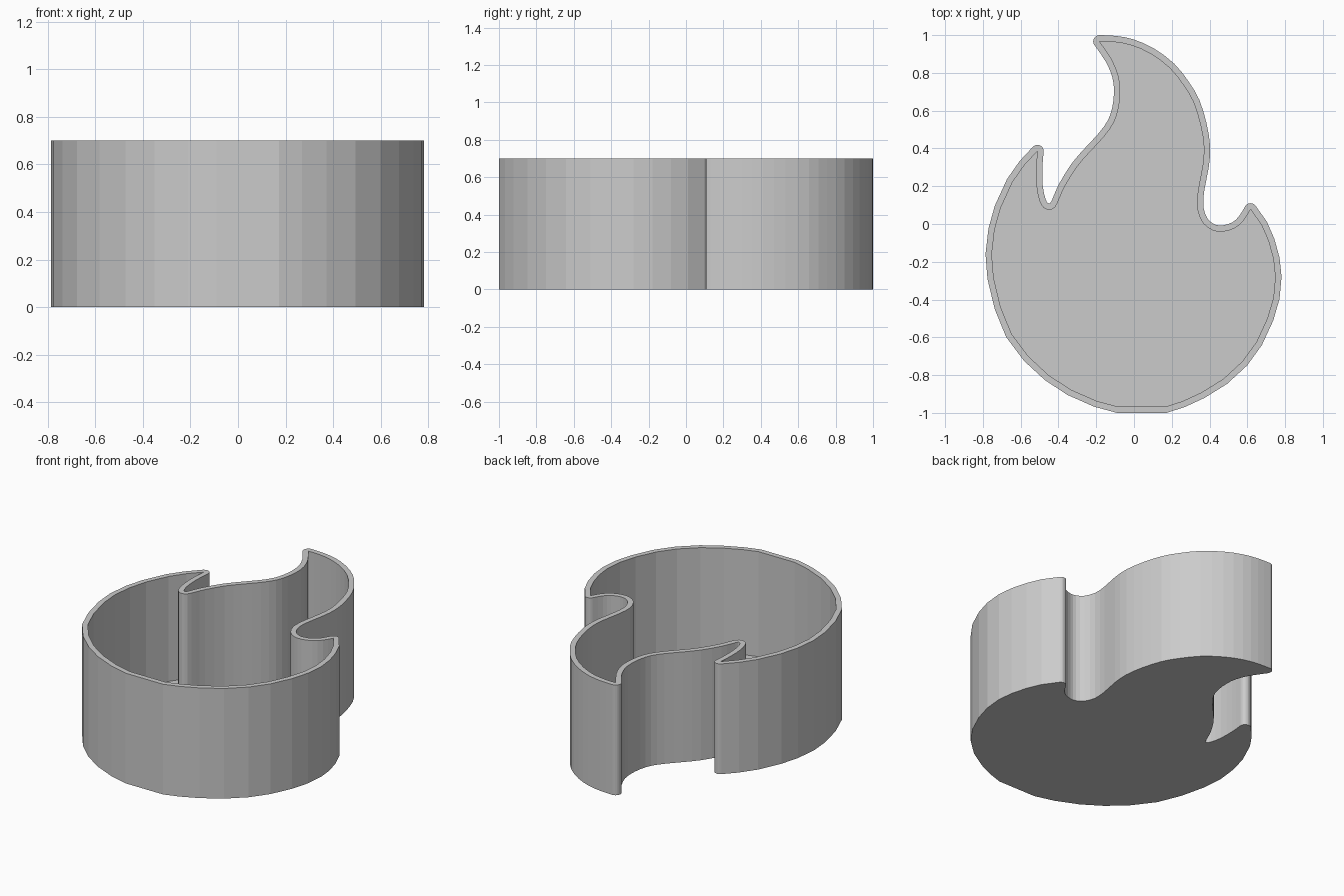
import bpy, bmesh, math
from mathutils import Vector

if "Cube" in bpy.data.objects:
    bpy.data.objects.remove(bpy.data.objects["Cube"])

HEIGHT, WALL, FLOOR = 0.70, 0.033, 0.033

# Inner flame outline, clockwise, as three runs between the pointed tips
top_tip, left_tip, right_tip = (-0.183, 0.967), (-0.511, 0.386), (0.617, 0.077)
right_run = [top_tip, (-0.10, 0.963), (-0.01, 0.945), (0.09, 0.90), (0.19, 0.825),
             (0.262, 0.735), (0.315, 0.645), (0.352, 0.525), (0.37, 0.41), (0.363, 0.305),
             (0.34, 0.185), (0.334, 0.085), (0.365, 0.005), (0.42, -0.035), (0.475, -0.04),
             (0.537, -0.02), (0.582, 0.02), right_tip]
bowl_run = [right_tip, (0.675, -0.005), (0.712, -0.09), (0.738, -0.185), (0.748, -0.28),
            (0.738, -0.39), (0.706, -0.50), (0.648, -0.625), (0.574, -0.727), (0.473, -0.82),
            (0.357, -0.892), (0.257, -0.938), (0.167, -0.967), (-0.085, -0.967),
            (-0.20, -0.936), (-0.336, -0.876), (-0.452, -0.80), (-0.558, -0.702),
            (-0.648, -0.582), (-0.706, -0.44), (-0.743, -0.286), (-0.753, -0.16),
            (-0.738, -0.03), (-0.706, 0.085), (-0.643, 0.222), (-0.58, 0.312), left_tip]
left_run = [left_tip, (-0.518, 0.30), (-0.516, 0.20), (-0.50, 0.122), (-0.479, 0.087),
            (-0.447, 0.075), (-0.417, 0.09), (-0.394, 0.138), (-0.368, 0.196), (-0.304, 0.30),
            (-0.235, 0.38), (-0.161, 0.46), (-0.108, 0.535), (-0.082, 0.614), (-0.073, 0.70),
            (-0.082, 0.783), (-0.119, 0.873), top_tip]


def smooth(points, steps):
    """Catmull-Rom samples through the points, both ends kept sharp."""
    p = [Vector(q) for q in points]
    p = [2 * p[0] - p[1]] + p + [2 * p[-1] - p[-2]]
    out = []
    for a, b, c, d in zip(p, p[1:], p[2:], p[3:]):
        for k in range(steps):
            t = k / steps
            out.append(0.5 * (2 * b + (c - a) * t + (2 * a - 5 * b + 4 * c - d) * t ** 2
                              + (3 * b - a - 3 * c + d) * t ** 3))
    return out + [p[-2]]


def left_normal(a, b):
    d = (b - a).normalized()
    return Vector((-d.y, d.x))


runs = [smooth(right_run, 2), [Vector(q) for q in bowl_run], smooth(left_run, 2)]
inner = [q for run in runs for q in run[:-1]]

# Offset outwards: mitred along the runs, rounded around the tips
outer, owner = [], []
n = len(inner)
for i, q in enumerate(inner):
    n1 = left_normal(inner[i - 1], q)
    n2 = left_normal(q, inner[(i + 1) % n])
    turn = n1.angle_signed(n2)          # positive is clockwise
    if turn > 0.9:
        a0 = math.atan2(n1.y, n1.x)
        for k in range(9):
            a = a0 - turn * k / 8
            outer.append(q + WALL * Vector((math.cos(a), math.sin(a))))
            owner.append(i)
    else:
        m = (n1 + n2).normalized()
        outer.append(q + m * (WALL / m.dot(n1)))
        owner.append(i)

# Tray: underside, outer wall, rim, inner wall and floor
bm = bmesh.new()


def ring(points, z):
    return [bm.verts.new((q.x, q.y, z)) for q in points]


base, rim_out = ring(outer, 0), ring(outer, HEIGHT)
rim_in, floor = ring(inner, HEIGHT), ring(inner, FLOOR)
bm.faces.new(base)
bm.faces.new(floor)
for i in range(len(outer)):
    j = (i + 1) % len(outer)
    bm.faces.new((base[i], base[j], rim_out[j], rim_out[i]))
    a, b = rim_in[owner[i]], rim_in[owner[j]]
    bm.faces.new((rim_out[i], rim_out[j], b) if a is b else (rim_out[i], rim_out[j], b, a))
for i in range(n):
    j = (i + 1) % n
    bm.faces.new((rim_in[i], rim_in[j], floor[j], floor[i]))
bmesh.ops.triangulate(bm, faces=[f for f in bm.faces if len(f.verts) > 4])
bmesh.ops.recalc_face_normals(bm, faces=bm.faces)

mesh = bpy.data.meshes.new("flame_tray")
bm.to_mesh(mesh)
bm.free()
grey = bpy.data.materials.new("light grey")
grey.diffuse_color = (0.6, 0.6, 0.6, 1)
grey.use_nodes = True
grey.node_tree.nodes["Principled BSDF"].inputs["Base Color"].default_value = grey.diffuse_color
mesh.materials.append(grey)
bpy.context.collection.objects.link(bpy.data.objects.new("flame_tray", mesh))
